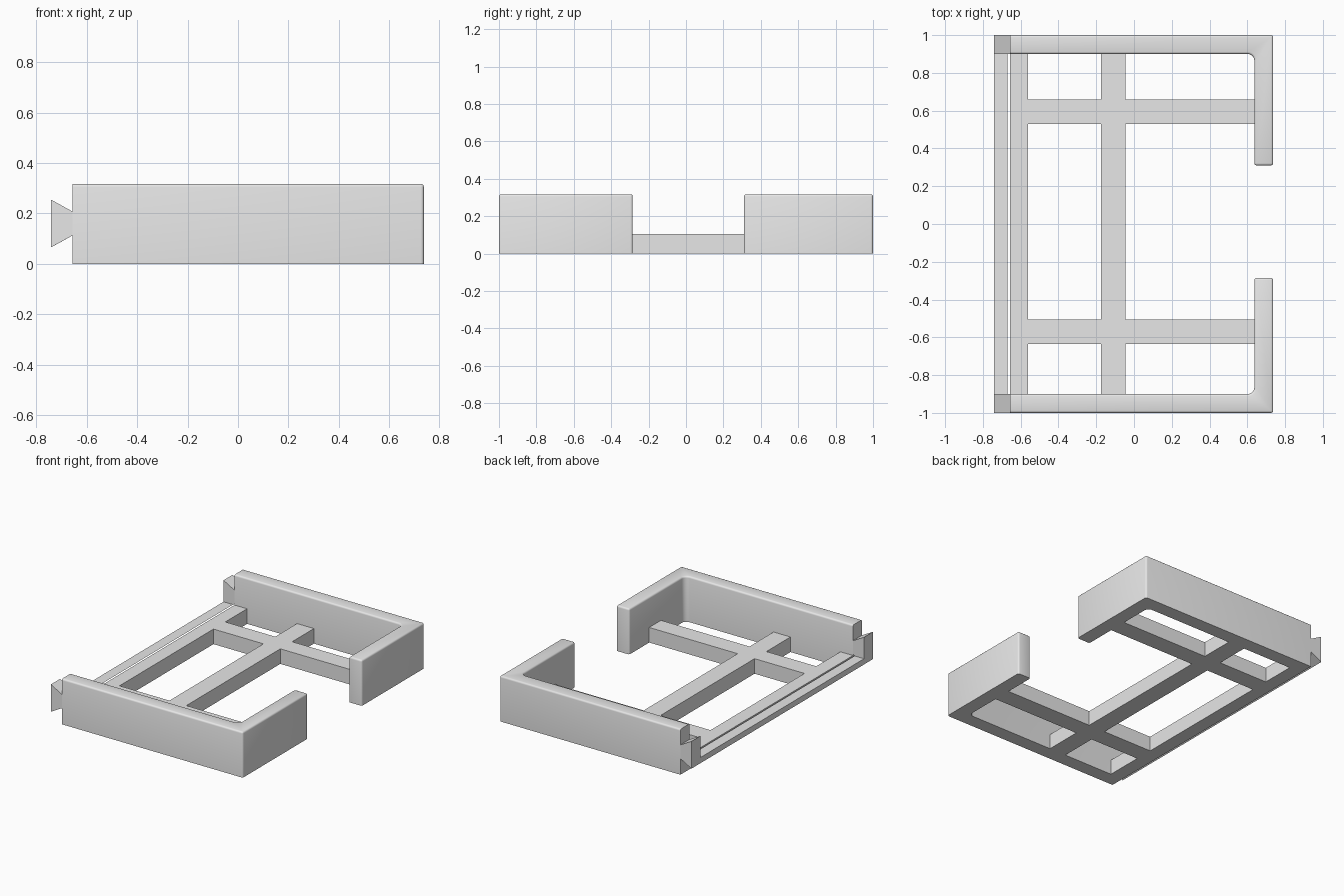
import bpy, bmesh, math

if "Cube" in bpy.data.objects:
    bpy.data.objects.remove(bpy.data.objects["Cube"])

X_BACK, X_LIP, X_OUT = -0.657, 0.637, 0.737   # rear plane, lip inside, lip outside
WALL_IN, WALL_H, BASE_H = 0.9, 0.317, 0.105
EDGE, FILLET = 0.012, 0.035

grey = bpy.data.materials.new("plain grey")
grey.diffuse_color = (0.8, 0.8, 0.8, 1)
grey.use_nodes = True
grey.node_tree.nodes["Principled BSDF"].inputs["Base Color"].default_value = grey.diffuse_color


def finish(name, bm):
    bmesh.ops.recalc_face_normals(bm, faces=bm.faces[:])
    mesh = bpy.data.meshes.new(name)
    bm.to_mesh(mesh)
    bm.free()
    mesh.materials.append(grey)
    obj = bpy.data.objects.new(name, mesh)
    bpy.context.collection.objects.link(obj)
    return obj


def extrude(points, direction):
    """Prism from a closed outline swept along a direction."""
    bm = bmesh.new()
    face = bm.faces.new([bm.verts.new(p) for p in points])
    ext = bmesh.ops.extrude_face_region(bm, geom=[face])
    verts = [g for g in ext["geom"] if isinstance(g, bmesh.types.BMVert)]
    bmesh.ops.translate(bm, verts=verts, vec=direction)
    return bm


def side_wall(name, s, lip_end):
    """L-shaped wall with a filleted inner corner and softened rim."""
    arc = []
    for i in range(9):
        a = math.pi / 2 * i / 8
        arc.append((X_LIP - FILLET + FILLET * math.cos(a),
                    s * (WALL_IN - FILLET + FILLET * math.sin(a))))
    outline = [(X_BACK, s), (X_OUT, s), (X_OUT, lip_end), (X_LIP, lip_end)]
    outline += arc + [(X_BACK, s * WALL_IN)]
    bm = extrude([(x, y, 0) for x, y in outline], (0, 0, WALL_H))

    def soft(e):
        a, b = (v.co for v in e.verts)
        if a.z > 0.1 and b.z > 0.1:                      # rim, except rear edge
            return max(a.x, b.x) > X_BACK + 0.01
        upright = abs(a.z - b.z) > 0.1                   # lip end and outer corner
        return upright and (abs(a.y - lip_end) < 1e-4
                            or (a.x > X_OUT - 0.01 and abs(a.y - s) < 1e-4))

    bmesh.ops.bevel(bm, geom=[e for e in bm.edges if soft(e)], offset=EDGE,
                    offset_type='OFFSET', segments=3, profile=0.5,
                    affect='EDGES', clamp_overlap=True)
    obj = finish(name, bm)
    bpy.ops.object.select_all(action='DESELECT')
    obj.select_set(True)
    bpy.context.view_layer.objects.active = obj
    bpy.ops.object.shade_smooth_by_angle(angle=math.radians(35))


side_wall("front_wall", -1, -0.285)
side_wall("back_wall", 1, 0.31)

# Dovetail tabs on the rear end of each wall
tab = [(-0.742, 0.065), (X_BACK, 0.112), (X_BACK, 0.208), (-0.742, 0.255)]
for name, y in (("front_dovetail", -1), ("back_dovetail", WALL_IN)):
    finish(name, extrude([(x, y, z) for x, z in tab], (0, 1 - WALL_IN, 0)))

# Lower remainder of the dovetail, running between the walls
strip = [(-0.742, 0.065), (-0.669, BASE_H), (-0.742, BASE_H)]
finish("dovetail_strip",
       extrude([(x, -WALL_IN, z) for x, z in strip], (0, 2 * WALL_IN, 0)))

# Base lattice: solid cells of a grid, leaving open windows between bars
xs = [X_BACK, -0.56, -0.175, -0.045, X_LIP]
ys = [-WALL_IN, -0.635, -0.505, 0.53, 0.66, WALL_IN]
bm = bmesh.new()
grid = [[bm.verts.new((x, y, 0)) for y in ys] for x in xs]
for i in range(4):
    for j in range(5):
        if i in (0, 2) or j in (1, 3):
            bm.faces.new((grid[i][j], grid[i + 1][j],
                          grid[i + 1][j + 1], grid[i][j + 1]))
bmesh.ops.delete(bm, geom=[v for v in bm.verts if not v.link_faces], context='VERTS')
ext = bmesh.ops.extrude_face_region(bm, geom=bm.faces[:])
bmesh.ops.translate(bm, vec=(0, 0, BASE_H),
                    verts=[g for g in ext["geom"] if isinstance(g, bmesh.types.BMVert)])
bmesh.ops.dissolve_limit(bm, angle_limit=0.01, verts=bm.verts[:], edges=bm.edges[:])
finish("base_lattice", bm)
